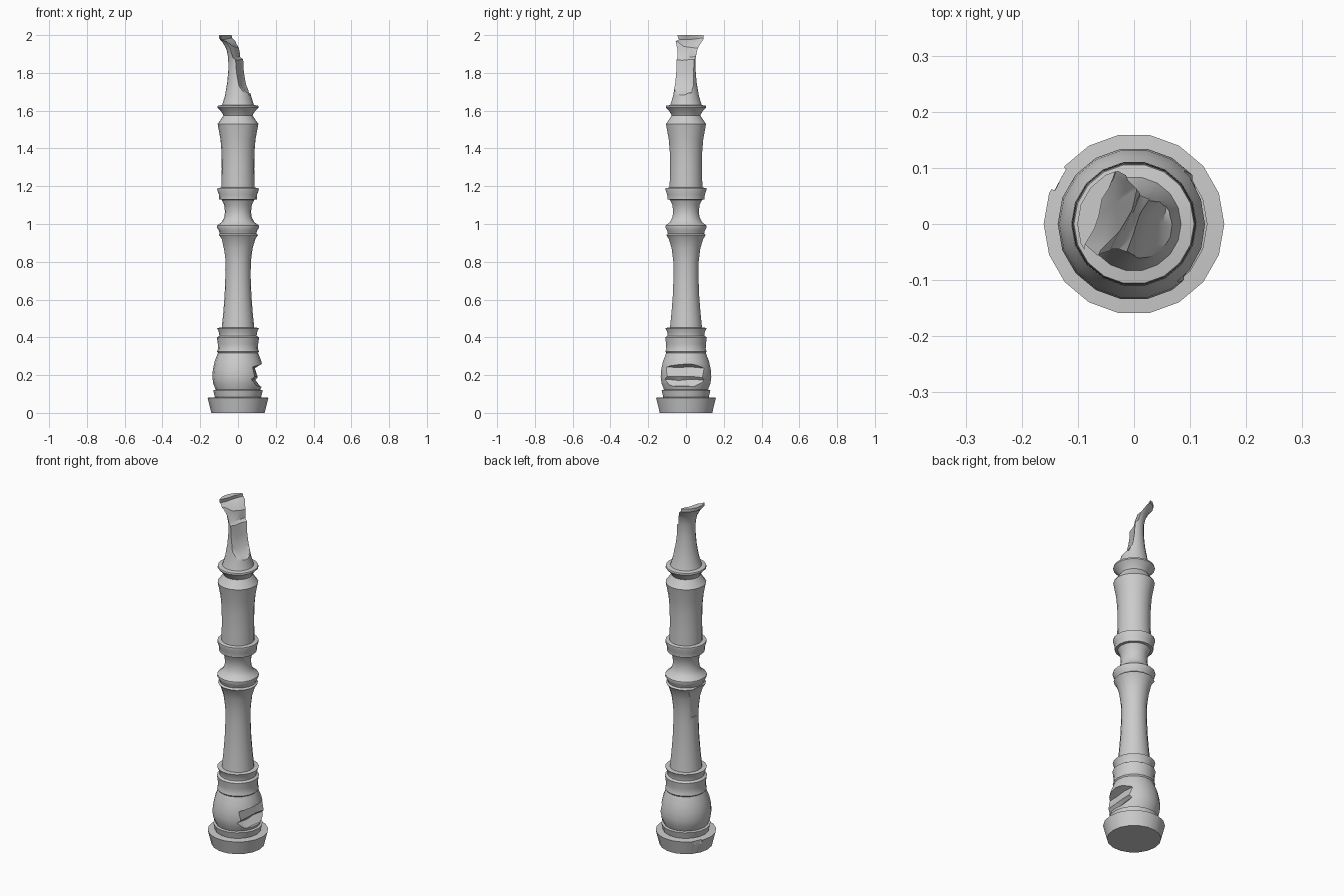
import bpy, bmesh, math, random
from mathutils import Matrix

if "Cube" in bpy.data.objects:
    bpy.data.objects.remove(bpy.data.objects["Cube"])

random.seed(4)
SIDES = 18


def mesh_object(name, bm):
    bmesh.ops.recalc_face_normals(bm, faces=bm.faces)
    me = bpy.data.meshes.new(name)
    bm.to_mesh(me)
    bm.free()
    ob = bpy.data.objects.new(name, me)
    bpy.context.collection.objects.link(ob)
    return ob


def lathe(name, profile):
    """Closed turned solid from (radius, height) pairs."""
    bm = bmesh.new()
    rings = [[bm.verts.new((r * math.cos(2 * math.pi * i / SIDES),
                            r * math.sin(2 * math.pi * i / SIDES), z))
              for i in range(SIDES)] for r, z in profile]
    for a, b in zip(rings, rings[1:]):
        for i in range(SIDES):
            j = (i + 1) % SIDES
            bm.faces.new((a[i], a[j], b[j], b[i]))
    bm.faces.new(rings[0])
    bm.faces.new(rings[-1])
    return mesh_object(name, bm)


def jagged_cutter(name, outline, width, turn, slices=4, rough=0.004):
    """(x, z) outline swept along y with small random steps, turned about z."""
    bm = bmesh.new()
    loops = []
    for k in range(slices + 1):
        y = width * (2 * k / slices - 1)
        loops.append([bm.verts.new((x + random.uniform(-rough, rough), y,
                                    z + random.uniform(-rough, rough)))
                      for x, z in outline])
    n = len(outline)
    for a, b in zip(loops, loops[1:]):
        for i in range(n):
            j = (i + 1) % n
            bm.faces.new((a[i], a[j], b[j], b[i]))
    bm.faces.new(loops[0])
    bm.faces.new(loops[-1])
    bmesh.ops.triangulate(bm, faces=bm.faces)
    bmesh.ops.transform(bm, verts=bm.verts,
                        matrix=Matrix.Rotation(math.radians(turn), 4, 'Z'))
    return mesh_object(name, bm)


# Turned post, foot to flared neck
post = lathe("turned_post", [
    (.141, 0), (.161, .08), (.122, .083), (.131, .12), (.118, .123),
    (.131, .155), (.136, .19), (.133, .23), (.123, .275), (.106, .318),
    (.111, .325), (.106, .34), (.107, .365), (.112, .40), (.099, .408),
    (.100, .425), (.111, .45), (.086, .452),
    (.078, .53), (.071, .62), (.067, .72), (.068, .80), (.077, .87),
    (.092, .92), (.106, .942), (.097, .95), (.101, .963), (.111, .982),
    (.110, .992), (.086, 1.01), (.073, 1.035), (.069, 1.065), (.073, 1.10),
    (.086, 1.128), (.100, 1.13), (.101, 1.155), (.110, 1.18), (.109, 1.19),
    (.088, 1.193), (.086, 1.29), (.087, 1.38), (.093, 1.45), (.108, 1.53),
    (.098, 1.543), (.077, 1.575), (.088, 1.595), (.109, 1.617), (.107, 1.626),
    (.084, 1.63), (.069, 1.68), (.057, 1.75), (.051, 1.82), (.052, 1.88),
    (.061, 1.925), (.080, 1.96), (.100, 1.982), (.101, 2.0)])

# Damage: snapped top, bulb chip, shaft gash, foot nick
cutters = [
    jagged_cutter("top_break_cutter", [
        (.2, 1.70), (.075, 1.685), (.045, 1.70), (.025, 1.73), (.012, 1.80),
        (.008, 1.87), (-.012, 1.885), (-.018, 1.935), (-.042, 1.965),
        (-.068, 1.98), (-.063, 2.01), (-.06, 2.1), (.2, 2.1)],
        .15, -21, 7, .006),
    jagged_cutter("bulb_chip_cutter", [
        (.2, .275), (.118, .258), (.086, .240), (.096, .19), (.082, .175),
        (.112, .14), (.2, .125)], .16, -4, 5),
    jagged_cutter("shaft_gash_cutter", [
        (-.2, .951), (-.098, .947), (-.076, .92), (-.072, .88), (-.064, .83),
        (-.06, .76), (-.2, .74)], .12, -12, 4, .002),
    jagged_cutter("foot_nick_cutter", [
        (-.3, .12), (-.155, .12), (-.152, .06), (-.165, .03), (-.3, .03)],
        .022, -31, 2, .002),
]
for c in cutters:
    c.hide_render = True
    m = post.modifiers.new(c.name, 'BOOLEAN')
    m.operation = 'DIFFERENCE'
    m.solver = 'EXACT'
    m.object = c

# Apply the cuts, discard the cutters, shade
bpy.context.view_layer.update()
result = bpy.data.meshes.new_from_object(
    post.evaluated_get(bpy.context.evaluated_depsgraph_get()))
post.modifiers.clear()
post.data = result
for c in cutters:
    bpy.data.objects.remove(c)
bpy.context.view_layer.objects.active = post
post.select_set(True)
bpy.ops.object.shade_smooth_by_angle(angle=math.radians(35))
